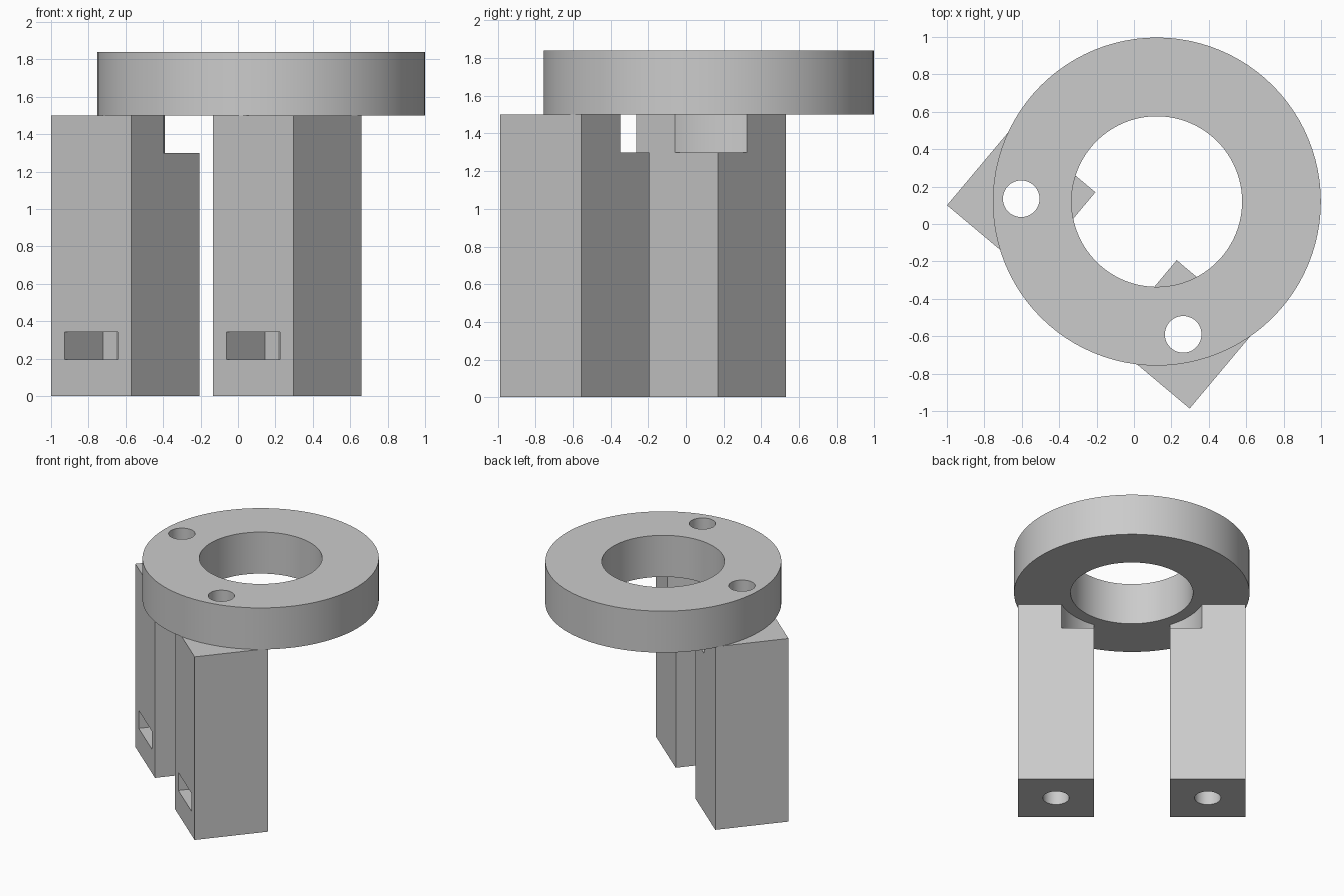
import bpy
from math import radians, cos, sin
from mathutils import Vector

cube = bpy.data.objects.get("Cube")
if cube:
    bpy.data.objects.remove(cube, do_unlink=True)

RING_CENTRE = (0.122, 0.12)
TURN = radians(50)                               # legs stand turned about z
SIDE, LEG_TOP, TOP = 0.563, 1.5, 1.84
DEPTH_DIR = Vector((cos(TURN), sin(TURN)))       # from slotted face inwards

grey = bpy.data.materials.new("plain_grey")
grey.use_nodes = True
grey.diffuse_color = (0.6, 0.6, 0.6, 1)
grey.node_tree.nodes["Principled BSDF"].inputs["Base Color"].default_value = (0.6, 0.6, 0.6, 1)


def finish(name):
    ob = bpy.context.object
    ob.name = name
    ob.data.materials.append(grey)
    return ob


def cylinder(name, centre, radius, z0, z1, sides=96):
    bpy.ops.mesh.primitive_cylinder_add(vertices=sides, radius=radius, depth=z1 - z0,
                                        location=(*centre, (z0 + z1) / 2))
    return finish(name)


def box(name, centre, size, z0, z1):
    bpy.ops.mesh.primitive_cube_add(size=1, location=(*centre, (z0 + z1) / 2),
                                    rotation=(0, 0, TURN))
    ob = finish(name)
    ob.scale = (*size, z1 - z0)
    return ob


def cut(target, cutters):
    bpy.context.view_layer.objects.active = target
    for cutter in cutters:
        cutter.hide_render = True
        mod = target.modifiers.new("cut", "BOOLEAN")
        mod.operation = "DIFFERENCE"
        mod.solver = "EXACT"
        mod.object = cutter
        bpy.ops.object.modifier_apply(modifier=mod.name)
        bpy.data.objects.remove(cutter, do_unlink=True)
    bpy.ops.object.select_all(action="DESELECT")
    target.select_set(True)
    bpy.ops.object.shade_smooth_by_angle(angle=radians(30))


legs = {"left_leg": Vector((0.263, -0.59)), "right_leg": Vector((-0.603, 0.135))}

# Flat ring with a wide bore and a screw hole above each leg
ring = cylinder("top_ring", RING_CENTRE, 0.877, LEG_TOP, TOP)
cut(ring, [cylinder("bore", RING_CENTRE, 0.456, 1.4, 2)]
    + [cylinder("screw_hole", c, 0.098, 1.4, 2, 48) for c in legs.values()])

# Square legs: long screw hole, round relief at the inner corner, nut slot near the foot
for name, centre in legs.items():
    leg = box(name, centre, (SIDE, SIDE), 0, LEG_TOP)
    depth = 0.32
    slot_centre = centre + DEPTH_DIR * (depth / 2 - SIDE / 2 - 0.05)
    cut(leg, [
        cylinder("relief", RING_CENTRE, 0.55, 1.3, 1.7),
        box("nut_slot", slot_centre, (depth + 0.1, 0.372), 0.195, 0.342),
        cylinder("screw_hole", centre, 0.098, -0.2, 1.8, 48),
    ])
